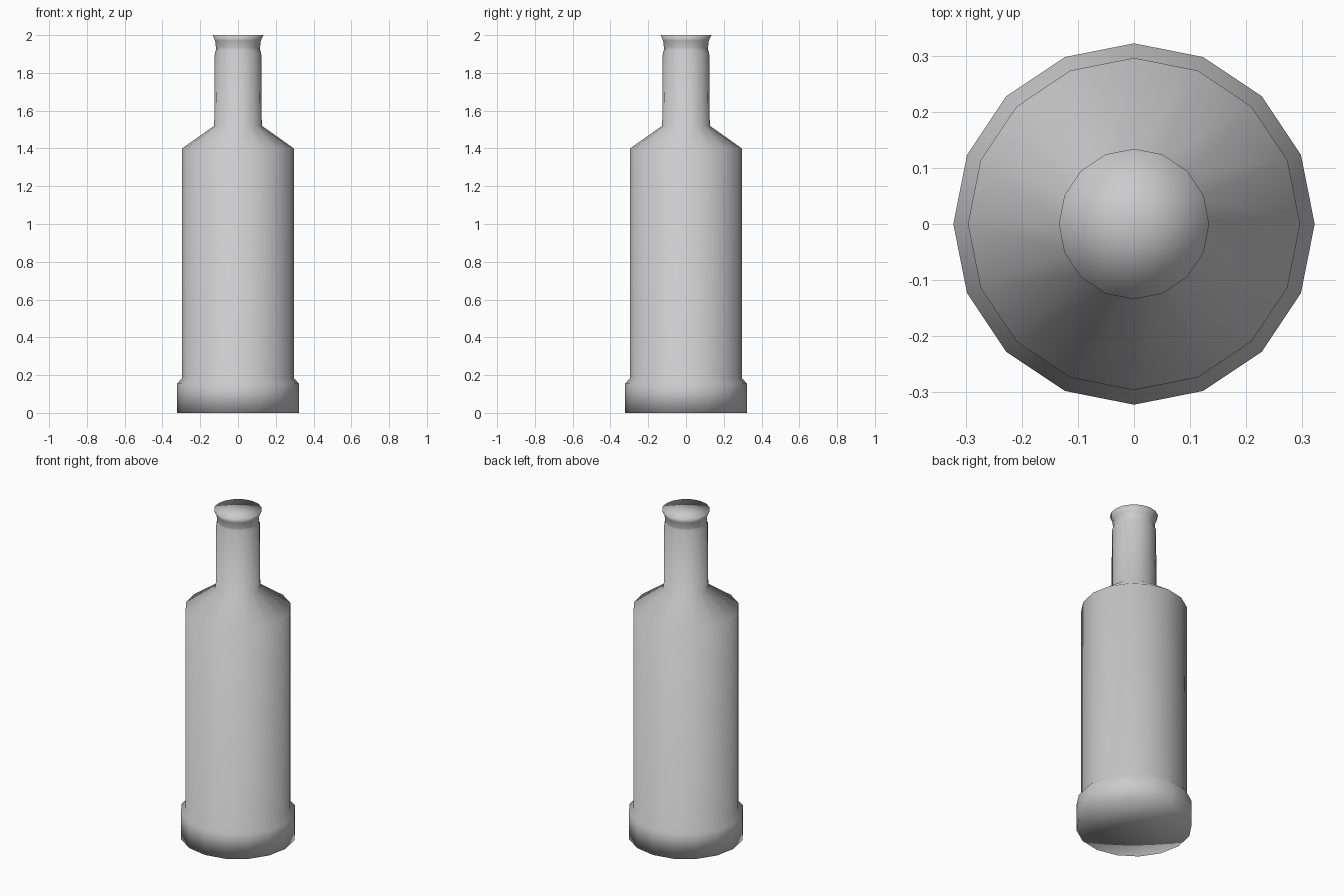
import bpy, bmesh
from math import cos, sin, tau

if "Cube" in bpy.data.objects:
    bpy.data.objects.remove(bpy.data.objects["Cube"])

SIDES = 16


def lathe(name, profile):
    """Revolve (radius, z) points into a closed, smooth-shaded solid."""
    bm = bmesh.new()
    rings = [[bm.verts.new((r * cos(tau * i / SIDES), r * sin(tau * i / SIDES), z))
              for i in range(SIDES)] for r, z in profile]
    for low, high in zip(rings, rings[1:]):
        for i in range(SIDES):
            j = (i + 1) % SIDES
            bm.faces.new((low[i], low[j], high[j], high[i]))
    # bottom and top closed with fans
    for ring, z in ((rings[0], profile[0][1]), (rings[-1], profile[-1][1])):
        hub = bm.verts.new((0, 0, z))
        for i in range(SIDES):
            bm.faces.new((hub, ring[i], ring[(i + 1) % SIDES]))
    bmesh.ops.recalc_face_normals(bm, faces=bm.faces)
    for f in bm.faces:
        f.smooth = True
    mesh = bpy.data.meshes.new(name)
    bm.to_mesh(mesh)
    bm.free()
    obj = bpy.data.objects.new(name, mesh)
    bpy.context.collection.objects.link(obj)
    return obj


# Wide foot, straight body, sloped shoulder, slim neck, flared stopper
lathe("bottle", [
    (0.322, 0.0), (0.322, 0.155), (0.296, 0.185),   # foot
    (0.296, 1.40), (0.126, 1.52),                   # body and shoulder
    (0.123, 1.91), (0.116, 1.922),                  # neck
    (0.117, 1.935), (0.121, 1.97), (0.134, 2.0),    # stopper
])
